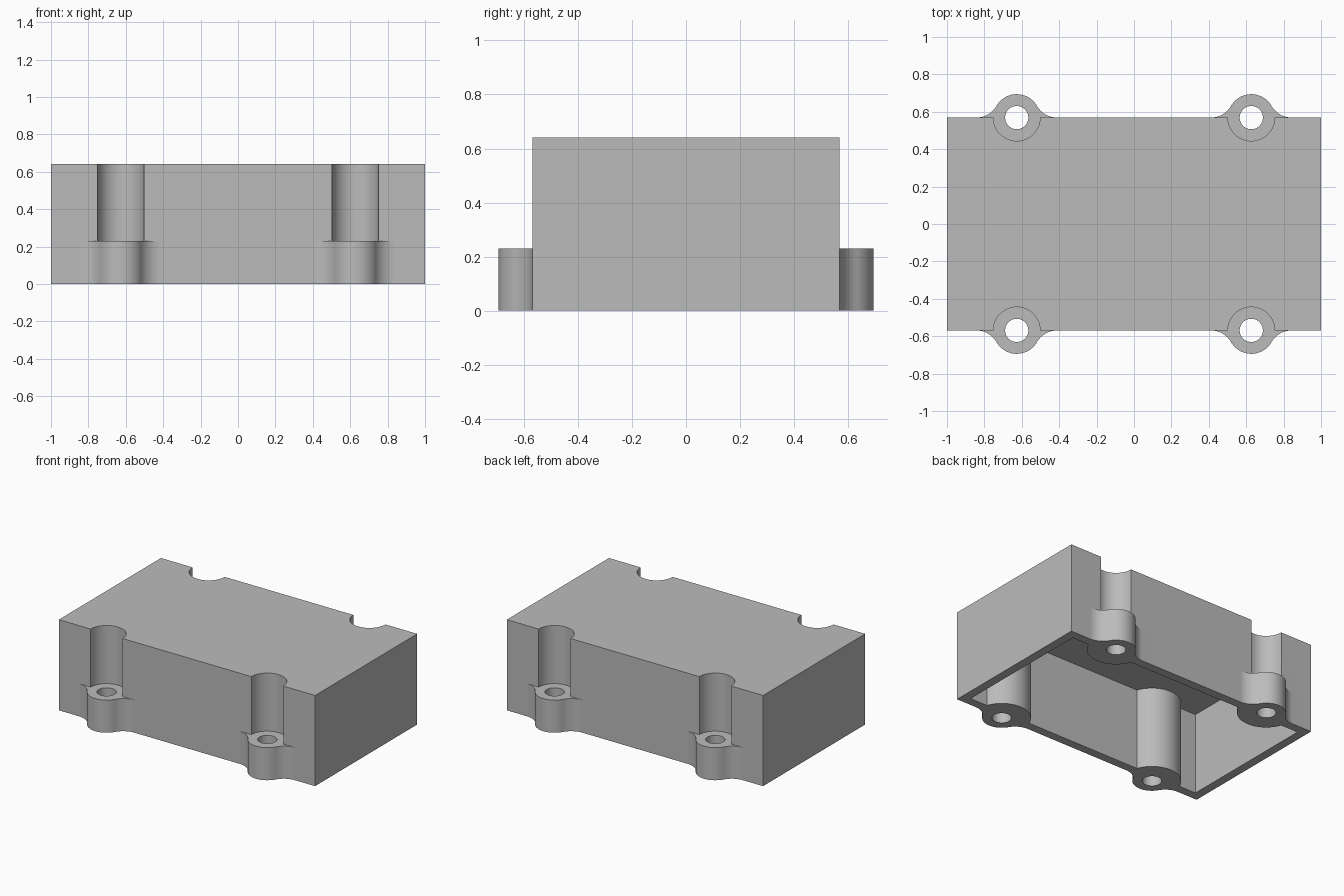
import bpy, math

if "Cube" in bpy.data.objects:
    bpy.data.objects.remove(bpy.data.objects["Cube"], do_unlink=True)

HALF_X, HALF_Y, HEIGHT, WALL = 1.0, 0.569, 0.64, 0.062
BOLT_X, BORE, HOLE, EAR_TOP = 0.627, 0.125, 0.062, 0.23
CORNERS = [(sx, sy) for sx in (-1, 1) for sy in (-1, 1)]

grey = bpy.data.materials.new("light_grey")
grey.use_nodes = True
grey.diffuse_color = (0.5, 0.5, 0.5, 1)
grey.node_tree.nodes["Principled BSDF"].inputs["Base Color"].default_value = (0.5, 0.5, 0.5, 1)


def prism(name, outline, z0, z1):
    """Extrude a counter-clockwise outline from z0 to z1."""
    n = len(outline)
    verts = [(x, y, z) for z in (z0, z1) for x, y in outline]
    faces = [list(range(n))[::-1], list(range(n, 2 * n))]
    faces += [[i, (i + 1) % n, (i + 1) % n + n, i + n] for i in range(n)]
    mesh = bpy.data.meshes.new(name)
    mesh.from_pydata(verts, [], faces)
    mesh.materials.append(grey)
    obj = bpy.data.objects.new(name, mesh)
    bpy.context.collection.objects.link(obj)
    return obj


def arc(cx, cy, r, a0, a1, steps):
    angles = [math.radians(a0 + (a1 - a0) * i / steps) for i in range(steps + 1)]
    return [(cx + r * math.cos(a), cy + r * math.sin(a)) for a in angles]


def box(name, hx, hy, z0, z1):
    return prism(name, [(-hx, -hy), (hx, -hy), (hx, hy), (-hx, hy)], z0, z1)


def cylinder(name, sx, sy, r, z0, z1):
    return prism(name, arc(sx * BOLT_X, sy * HALF_Y, r, 0, 360, 64)[:-1], z0, z1)


def combine(target, tool, operation):
    mod = target.modifiers.new("combine", "BOOLEAN")
    mod.operation, mod.solver, mod.object = operation, "EXACT", tool
    bpy.context.view_layer.objects.active = target
    bpy.ops.object.modifier_apply(modifier=mod.name)
    bpy.data.objects.remove(tool, do_unlink=True)


def ear_outline(sx, sy):
    """Round lug that flows into the wall through tangent fillets."""
    fillet = BORE
    dx = math.sqrt(BORE * BORE + 2 * BORE * fillet)
    tilt = math.degrees(math.atan2(fillet, dx))
    right = arc(dx, fillet, fillet, 270, 180 + tilt, 14)
    crown = arc(0, 0, BORE, tilt, 180 - tilt, 36)
    left = [(-x, y) for x, y in reversed(right)]
    pts = [(-dx, -WALL / 2), (dx, -WALL / 2)] + right + crown[1:-1] + left
    pts = [(sx * BOLT_X + x, sy * (HALF_Y + y)) for x, y in pts]
    return pts if sy > 0 else pts[::-1]


# Cavity, open at the bottom, leaving a pillar around every bolt
cavity = box("cavity", HALF_X - WALL, HALF_Y - WALL, -0.1, HEIGHT - WALL)
for sx, sy in CORNERS:
    combine(cavity, cylinder("pillar", sx, sy, BORE + WALL, -0.2, HEIGHT), "DIFFERENCE")

# Housing shell with bolt recesses, lugs and through holes
housing = box("housing", HALF_X, HALF_Y, 0, HEIGHT)
combine(housing, cavity, "DIFFERENCE")
for sx, sy in CORNERS:
    combine(housing, cylinder("recess", sx, sy, BORE, EAR_TOP, HEIGHT + 0.1), "DIFFERENCE")
    combine(housing, prism("lug", ear_outline(sx, sy), 0, EAR_TOP), "UNION")
    combine(housing, cylinder("bolt_hole", sx, sy, HOLE, -0.1, HEIGHT), "DIFFERENCE")

# Smooth round walls, crisp edges
bpy.ops.object.select_all(action="DESELECT")
housing.select_set(True)
bpy.context.view_layer.objects.active = housing
bpy.ops.object.shade_smooth_by_angle(angle=math.radians(30))
weighted = housing.modifiers.new("flat_walls", "WEIGHTED_NORMAL")
weighted.keep_sharp = True
